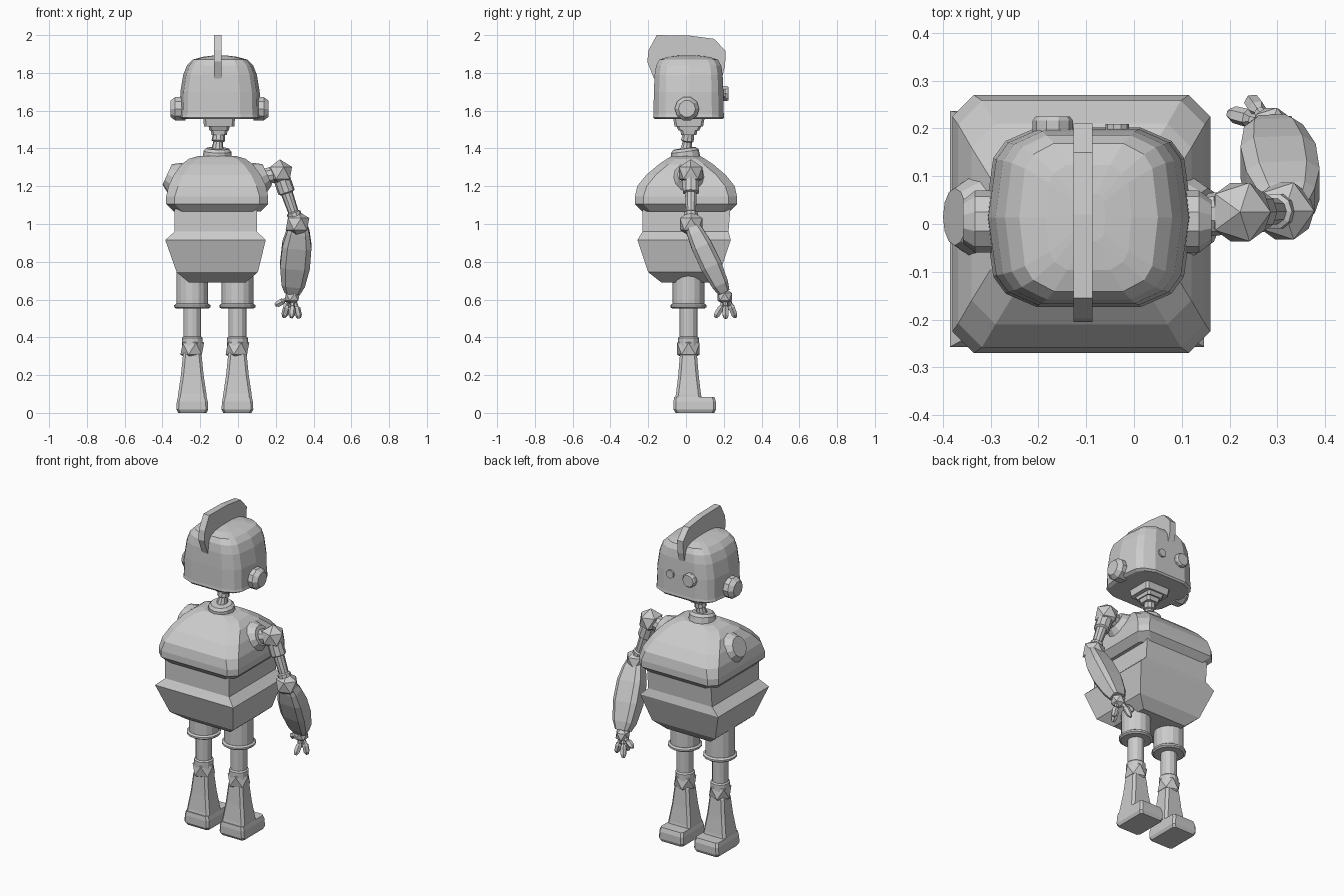
import bpy, bmesh, math
from mathutils import Vector, Matrix

if "Cube" in bpy.data.objects:
    bpy.data.objects.remove(bpy.data.objects["Cube"])

CX = -0.11  # body centre line


def finish(name, bm, mat=None):
    bmesh.ops.recalc_face_normals(bm, faces=bm.faces)
    me = bpy.data.meshes.new(name)
    bm.to_mesh(me)
    bm.free()
    ob = bpy.data.objects.new(name, me)
    bpy.context.collection.objects.link(ob)
    if mat:
        ob.matrix_world = mat
    return ob


def loft(name, rings, mat=None):
    """Skin a list of equal-length point rings and cap both ends."""
    bm = bmesh.new()
    vs = [[bm.verts.new(p) for p in r] for r in rings]
    n = len(vs[0])
    for a, b in zip(vs, vs[1:]):
        for i in range(n):
            bm.faces.new((a[i], a[(i + 1) % n], b[(i + 1) % n], b[i]))
    bm.faces.new(vs[0][::-1])
    bm.faces.new(vs[-1])
    return finish(name, bm, mat)


def box_ring(z, x0, x1, y0, y1, c=0.0, d=None):
    """Rectangle at height z with corners cut by c along x and d along y."""
    if c == 0:
        return [(x0, y0, z), (x1, y0, z), (x1, y1, z), (x0, y1, z)]
    d = d or c
    return [(x0 + c, y0, z), (x1 - c, y0, z), (x1, y0 + d, z), (x1, y1 - d, z),
            (x1 - c, y1, z), (x0 + c, y1, z), (x0, y1 - d, z), (x0, y0 + d, z)]


def frame(p0, p1):
    """Local z runs from p0 to p1."""
    p0, p1 = Vector(p0), Vector(p1)
    z = (p1 - p0).normalized()
    x = Vector((0, 1, 0)) if abs(z.x) > 0.7 else Vector((1, 0, 0))
    x = (x - z * x.dot(z)).normalized()
    m = Matrix((x, z.cross(x), z)).transposed().to_4x4()
    m.translation = p0
    return m, (p1 - p0).length


def turned(name, p0, p1, profile, sides=12):
    """Turned part along p0-p1; profile holds (fraction, radius)."""
    m, ln = frame(p0, p1)
    rings = [[(r * math.cos(2 * math.pi * i / sides), r * math.sin(2 * math.pi * i / sides), t * ln)
              for i in range(sides)] for t, r in profile]
    return loft(name, rings, m)


def ball(name, p, r):
    bm = bmesh.new()
    bmesh.ops.create_icosphere(bm, subdivisions=1, radius=r)
    return finish(name, bm, Matrix.Translation(p))


# Lower torso
loft("lower_torso", [box_ring(*r) for r in [
    (0.69, -0.26, 0.04, -0.13, 0.13), (0.745, -0.325, 0.105, -0.20, 0.18),
    (0.915, -0.385, 0.147, -0.257, 0.237), (0.96, -0.335, 0.10, -0.23, 0.225),
    (1.08, -0.335, 0.10, -0.23, 0.235)]])

# Upper torso dome
loft("upper_torso", [box_ring(z, CX - hx, CX + hx, -hy, hy, c) for z, hx, hy, c in [
    (1.065, .23, .23, .045), (1.105, .27, .27, .045), (1.145, .27, .27, .045),
    (1.20, .258, .258, .05), (1.26, .23, .21, .05), (1.315, .19, .145, .05),
    (1.345, .15, .10, .045), (1.36, .10, .075, .035)]])

# Neck
turned("neck_collar", (CX, 0, 1.34), (CX + .002, -.008, 1.40), [(0, .078), (.75, .074), (1, .06)])
turned("neck_stem", (CX, 0, 1.38), (-.10, .015, 1.50),
       [(0, .035), (.45, .025), (.5, .035), (1, .03)], 10)
loft("head_base", [box_ring(z, -.10 - hx, -.10 + hx, .015 - hy, .015 + hy, .012) for z, hx, hy in [
    (1.47, .04, .04), (1.495, .045, .045), (1.495, .052, .055), (1.515, .055, .065),
    (1.515, .08, .075), (1.57, .085, .085)]])


# Head: sixteen-sided rounded box with a flattened crown
def head_ring(z, hx, hy):
    ring = []
    for sx, sy in ((1, 1), (-1, 1), (-1, -1), (1, -1)):
        q = [(1, 0.0), (.92, .66), (.80, .85), (.50, 1)]
        q = q if sx * sy > 0 else q[1:][::-1] + [q[0]]
        ring += [(-.095 + sx * hx * a, .014 + sy * hy * b, z) for a, b in q]
    # sort around the centre and drop repeated side points
    uniq = {(round(p[0], 4), round(p[1], 4)): p for p in ring}
    return sorted(uniq.values(), key=lambda p: math.atan2(p[1] - .0141, p[0] + .095))


loft("head", [head_ring(*r) for r in [
    (1.555, .20, .18), (1.565, .217, .188), (1.58, .214, .186), (1.70, .21, .184), (1.79, .195, .18),
    (1.84, .175, .172), (1.87, .145, .155), (1.885, .09, .11), (1.892, .035, .05)]])

# Crest along the crown
crest = [(-.17, 1.77), (-.205, 1.86), (-.198, 1.92), (-.155, 2.0), (.02, 1.997), (.15, 1.98),
         (.21, 1.915), (.207, 1.84), (.19, 1.77), (.10, 1.80), (-.10, 1.80)]
loft("head_crest", [[(x, y, z) for y, z in crest] for x in (-.127, -.087)])

# Ears and eyes
for s, side in ((-1, "left"), (1, "right")):
    turned(side + "_ear", (-.098 + s * .18, .005, 1.61), (-.098 + s * .26, .005, 1.61),
           [(0, .065), (.68, .065), (1, .045)], 10)
turned("large_eye", (-.17, .17, 1.69), (-.17, .225, 1.69), [(0, .042), (.85, .042), (1, .036)], 10)
turned("small_eye", (-.035, .17, 1.69), (-.035, .209, 1.69), [(0, .025), (1, .025)], 10)

# Shoulder sockets
for s, side in ((-1, "left"), (1, "right")):
    turned(side + "_shoulder_socket", (CX + s * .15, .015, 1.21), (CX + s * .265, .015, 1.262),
           [(0, .085), (.65, .088), (1, .06)], 12)

# Arm
S, E, H = Vector((.222, .025, 1.27)), Vector((.315, .027, 1.0)), Vector((.287, .205, .615))
turned("shoulder_axle", (.10, .015, 1.24), S, [(0, .045), (1, .045)], 10)
ball("shoulder_joint", S, .072)
turned("upper_arm", S, E, [(0, .045), (.38, .045), (.4, .032), (.76, .028), (.78, .038), (1, .038)], 10)
ball("elbow_joint", E, .07)
m, ln = frame((.322, .03, .995), (.288, .20, .64))
loft("forearm", [box_ring(t * ln, -hx, hx, -hy, hy, hx * .35, hy * .35) for t, hx, hy in [
    (0, .045, .035), (.1, .06, .045), (.3, .077, .055), (.6, .079, .057), (.88, .062, .045),
    (1, .042, .032)]], m)
ball("wrist_joint", H, .045)

# Fingers: knuckle plus fingertip
for i, (k, tip) in enumerate([((.245, .22, .595), (.198, .232, .57)),
                              ((.262, .235, .575), (.243, .262, .505)),
                              ((.288, .19, .565), (.283, .155, .505)),
                              ((.308, .21, .565), (.325, .21, .50)),
                              ]):
    turned("finger_link_%d" % i, H, k, [(0, .014), (1, .012)], 6)
    turned("fingertip_%d" % i, k, tip, [(0, .01), (.2, .019), (.75, .018), (1, .009)], 6)

# Legs
for x, side in ((-.242, "left"), (-.003, "right")):
    y = .013
    turned(side + "_thigh", (x, y, .56), (x, y, .80), [(0, .084), (1, .084)], 16)
    turned(side + "_thigh_ring", (x, y, .552), (x, y, .578), [(0, .085), (.3, .096), (.7, .096), (1, .085)], 16)
    turned(side + "_shin_rod", (x, y, .34), (x, y, .57),
           [(0, .055), (.25, .055), (.28, .047), (1, .047)], 12)
    ball(side + "_knee", (x, y, .34), .07)
    loft(side + "_calf", [box_ring(z, x - h, x + h, y - g, y + g, .014) for z, h, g in [
        (.06, .078, .074), (.10, .075, .066), (.20, .06, .054), (.31, .049, .045), (.33, .04, .035)]])
    loft(side + "_foot", [box_ring(z, x - h, x + h, y0, y1, .012) for z, h, y0, y1 in [
        (0, .075, -.055, .15), (.018, .084, -.066, .158), (.06, .082, -.066, .158),
        (.085, .076, -.062, .15)]])
